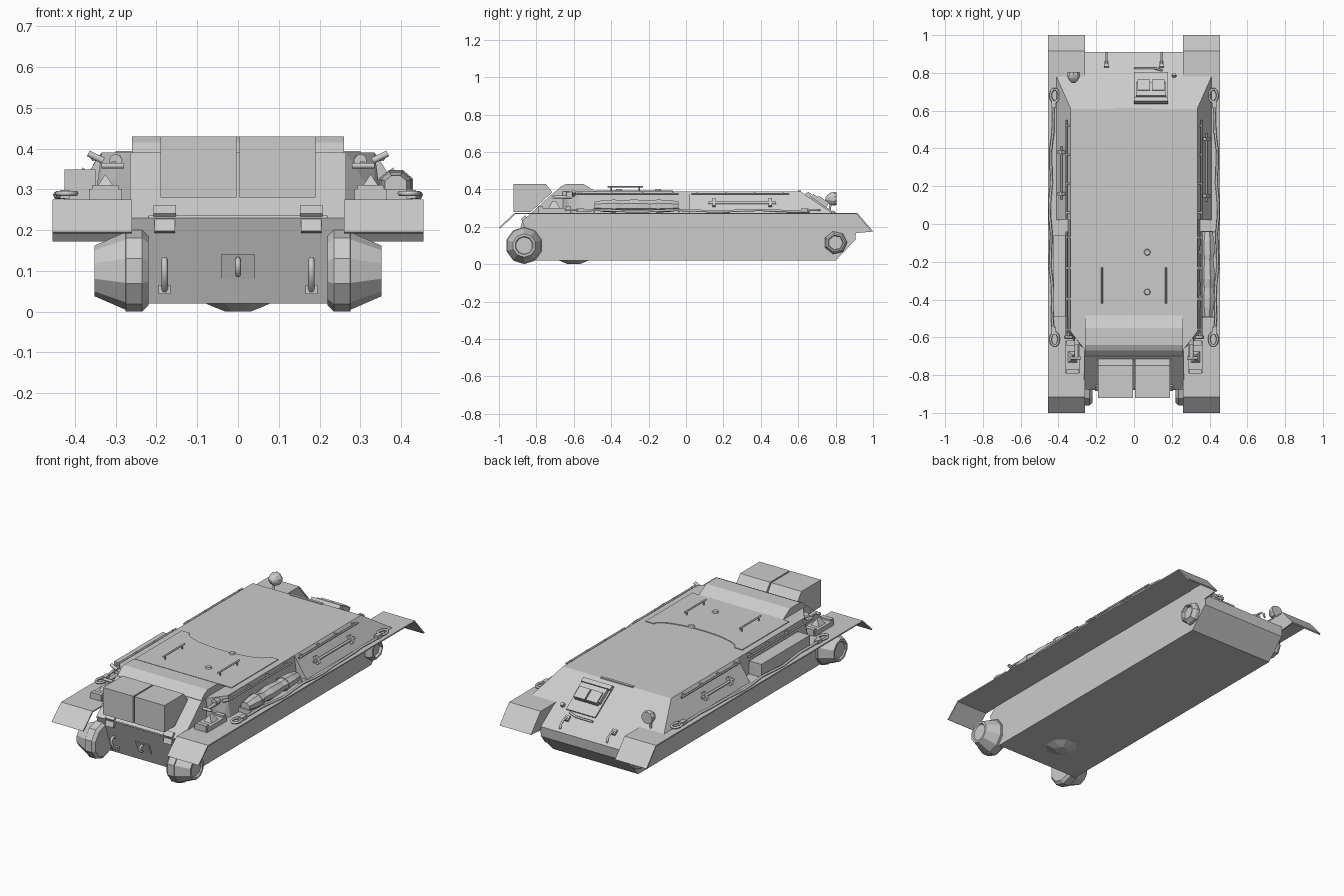
import bpy, bmesh, math
from mathutils import Vector, Euler

if "Cube" in bpy.data.objects:
    bpy.data.objects.remove(bpy.data.objects["Cube"])


def finish(name, bm):
    bmesh.ops.recalc_face_normals(bm, faces=bm.faces)
    me = bpy.data.meshes.new(name)
    bm.to_mesh(me)
    bm.free()
    ob = bpy.data.objects.new(name, me)
    bpy.context.collection.objects.link(ob)
    return ob


def prism(name, pts, a, b, axis='x'):
    """Extrude a 2D outline along x (pts = y,z) or z (pts = x,y)."""
    bm = bmesh.new()
    put = (lambda p, t: (t, p[0], p[1])) if axis == 'x' else (lambda p, t: (p[0], p[1], t))
    lo = [bm.verts.new(put(p, a)) for p in pts]
    hi = [bm.verts.new(put(p, b)) for p in pts]
    bm.faces.new(lo)
    bm.faces.new(hi)
    n = len(pts)
    for i in range(n):
        bm.faces.new((lo[i], lo[(i + 1) % n], hi[(i + 1) % n], hi[i]))
    return finish(name, bm)


def box(name, c, size, rot=(0, 0, 0)):
    bm = bmesh.new()
    bmesh.ops.create_cube(bm, size=1)
    m = Euler(rot).to_matrix()
    for v in bm.verts:
        v.co = m @ Vector(v.co * Vector(size)) + Vector(c)
    return finish(name, bm)


def solid(name, pts):
    """Convex solid around a few corner points."""
    bm = bmesh.new()
    vs = [bm.verts.new(p) for p in pts]
    bmesh.ops.convex_hull(bm, input=vs)
    bmesh.ops.dissolve_limit(bm, angle_limit=0.01, verts=bm.verts, edges=bm.edges)
    return finish(name, bm)


def lathe(name, c, prof, axis, n, squash=1.0):
    """Rings of (offset, radius) stacked along an axis and capped."""
    bm = bmesh.new()
    d = Vector(axis).normalized()
    u = d.orthogonal().normalized() if abs(d.z) > 0.9 else d.cross(Vector((0, 0, 1))).normalized()
    w = d.cross(u)
    rings = []
    for o, r in prof:
        rings.append([bm.verts.new(Vector(c) + d * o
                     + u * r * math.cos((i + .5) * math.tau / n)
                     + w * r * squash * math.sin((i + .5) * math.tau / n)) for i in range(n)])
    for p, q in zip(rings, rings[1:]):
        for i in range(n):
            bm.faces.new((p[i], p[(i + 1) % n], q[(i + 1) % n], q[i]))
    bm.faces.new(rings[0])
    bm.faces.new(rings[-1])
    return finish(name, bm)


def rod(name, pts, r, closed=False):
    cu = bpy.data.curves.new(name, 'CURVE')
    cu.dimensions = '3D'
    cu.bevel_depth = r
    cu.bevel_resolution = 1
    cu.use_fill_caps = True
    sp = cu.splines.new('POLY')
    sp.points.add(len(pts) - 1)
    for q, p in zip(sp.points, pts):
        q.co = (*p, 1)
    sp.use_cyclic_u = closed
    ob = bpy.data.objects.new(name, cu)
    bpy.context.collection.objects.link(ob)
    return ob


# Bow plate helper: point at plan position y, lifted h off the sloped plate
A = math.atan2(0.203, 0.30)
def bow(y, h):
    return (y + h * math.sin(A), 0.39 - (y - 0.61) * math.tan(A) + h * math.cos(A))

def bow_plate(name, y0, y1, h, x0, x1):
    return prism(name, [bow(y0, -.003), bow(y1, -.003), bow(y1, h), bow(y0, h)], x0, x1)


# Central hull and belly cover
prism("hull", [(-.80, .02), (.80, .02), (.905, .13), (.91, .187), (.61, .39),
               (-.70, .39), (-.875, .23)], -.265, .265)
lathe("belly_cover", (0, -.6, .021), [(0, .088), (-.011, .06), (-.02, .035)], (0, 0, 1), 8)

# Rear cooling hump and sloped rear stowage boxes
prism("cooling_hump", [(-.70, .385), (-.67, .415), (-.64, .43), (-.55, .43), (-.485, .39), (-.49, .38)], -.26, .26)
for s in (-1, 1):
    a, b = sorted((s * .004, s * .19))
    prism("rear_stowage_box", [(-.922, .43), (-.75, .43), (-.715, .385), (-.83, .28), (-.922, .28)], a, b)

# Engine deck plate with concave front edge
arc = [(.25 * math.cos(t), -.07 - .075 * math.sin(t)) for t in [math.pi * i / 14 for i in range(15)]]
prism("engine_deck", [(.30, -.485), (.30, -.07)] + arc + [(-.30, -.07), (-.30, -.485)], .385, .394, 'z')
for y in (-.15, -.36):
    lathe("deck_cap", (.07, y, .392), [(0, .018), (.01, .014)], (0, 0, 1), 10)
for s in (-1, 1):
    x = s * .17
    rod("deck_handrail", [(x, -.42, .415), (x, -.23, .415)], .005)
    for y in (-.40, -.25):
        rod("handrail_post", [(x, y, .39), (x, y, .415)], .004)
box("roof_front_strip", (0, .607, .391), (.2, .015, .006))

for s in (-1, 1):
    # Sloped front sponson and narrow rear sponson
    solid("front_sponson", [(s * x, y, z) for x, y, z in (
        (.265, .02, .275), (.41, .02, .275), (.265, .78, .275), (.41, .78, .275),
        (.265, .02, .39), (.335, .02, .39), (.265, .61, .39), (.335, .61, .39))])
    solid("rear_sponson", [(s * x, y, z) for x, y, z in (
        (.26, .02, .275), (.35, .02, .275), (.26, -.66, .275), (.335, -.6, .275), (.35, -.57, .275),
        (.26, .02, .39), (.335, .02, .39), (.335, -.57, .39), (.31, -.59, .39), (.265, -.66, .39))])
    lathe("exhaust_port", (s * .3, -.62, .37), [(-.02, .016), (.02, .016)], (0, 1, 0), 12)

    # Fender with sloped flaps at both ends
    a, b = sorted((s * .26, s * .455))
    prism("fender", [(-1, .196), (-.915, .275), (.915, .275), (1, .176), (.993, .172), (.912, .268),
                     (-.912, .268), (-.993, .192)], a, b)
    a, b = sorted((s * .262, s * .268))
    prism("front_mudguard_wall", [(.78, .275), (.915, .275), (1, .175), (.90, .165), (.84, .22)], a, b)

    # Final drive drum and front idler mount
    lathe("final_drive", (0, -.865, .1), [(s * .22, .085), (s * .235, .1), (s * .275, .1), (s * .276, .095),
          (s * .352, .062), (s * .352, .05), (s * .345, .045)], (1, 0, 0), 10)
    lathe("idler_mount", (0, .80, .115), [(s * .26, .062), (s * .285, .062), (s * .305, .05),
          (s * .305, .042), (s * .29, .038)], (1, 0, 0), 7)

    # Tow cable with a loop at each end
    ys = [-.58 + 1.24 * i / 14 for i in range(15)]
    rod("tow_cable", [(s * (.425 + .018 * math.sin(math.pi * i / 14) + .005 * math.sin(i * 1.9)), y,
        .286 + .004 * math.sin(i * 1.3)) for i, y in enumerate(ys)], .007)
    for y, d in ((-.61, -1), (.68, 1)):
        rod("cable_eye", [(s * .42 + .022 * math.cos(t), y + .035 * math.sin(t), .29)
            for t in [math.tau * i / 10 for i in range(10)]], .007, True)
        box("cable_socket", (s * .424, y - d * .045, .288), (.024, .04, .02))

    # Hull side rails with clips
    for y0, y1 in ((.03, .55), (-.59, -.04)):
        rod("side_rail", [(s * .357, y0, .377), (s * .357, y1, .377)], .005)
        for k in range(4):
            box("rail_clip", (s * .346, y0 + .03 + (y1 - y0 - .06) * k / 3, .377), (.024, .01, .014))

    # Long tool clipped to the sloped side
    y0, y1 = (.12, .48) if s > 0 else (.13, .41)
    rod("side_tool", [(s * .385, y0, .328), (s * .385, y1, .328)], .007)
    for y in (y0 + .03, y1 - .03):
        box("tool_clamp", (s * .383, y, .328), (.022, .018, .045), (0, -s * .55, 0))

    # Spare track link with a guide tooth
    box("spare_link", (s * .325, -.705, .288), (.08, .17, .026))
    for y in (-.78, -.63):
        box("link_lug", (s * .325, y, .292), (.065, .025, .036))
    solid("link_tooth", [(s * .325 + dx, -.705 + dy, .30) for dx in (-.025, .025) for dy in (-.03, .03)]
          + [(s * .325, -.715, .337), (s * .325, -.695, .337)])

    # Angled bracket beside the rear deck
    rod("bracket_arm", [(s * .305, -.71, .36), (s * .305, -.58, .36)], .010)
    rod("bracket_bar", [(s * .28, -.71, .358), (s * .335, -.71, .358)], .008)
    rod("corner_strut", [(s * .33, -.60, .37), (s * .367, -.60, .388)], .009)

    # Rear access hinge and tow shackles
    box("rear_hinge", (s * .18, -.862, .24), (.055, .03, .03), (.75, 0, 0))
    box("rear_hinge_lower", (s * .18, -.873, .21), (.05, .016, .03), (-.33, 0, 0))
    box("rear_hook_base", (s * .18, -.815, .055), (.03, .03, .022))
    rod("rear_tow_hook", [(s * .18, -.82, .05), (s * .18, -.85, .07), (s * .18, -.865, .11),
                          (s * .18, -.855, .128), (s * .18, -.83, .12)], .008)

    # Bow tow hook
    x = s * .145
    box("bow_hook_base", (x, *bow(.84, .006)), (.026, .03, .014), (-A, 0, 0))
    rod("bow_tow_hook", [(x, *bow(.84, .012)), (x, *bow(.86, .028)), (x, *bow(.885, .028)),
                         (x, *bow(.90, .012))], .006)

# Rear centre coupling
prism("coupling_plate", [(-.85, .14), (-.825, .08), (-.81, .08), (-.835, .14)], -.042, .042)
rod("coupling_hook", [(0, -.835, .13), (0, -.865, .125), (0, -.87, .105), (0, -.845, .09)], .007)
rod("rear_plate_seam", [(-.22, -.874, .232), (.22, -.874, .232)], .004)

# Driver hatch: plate, hooded visor with two flaps, lower bars
bow_plate("driver_hatch", .635, .80, .008, 0, .18)
bow_plate("visor_block", .665, .735, .028, .01, .17)
for x in (.018, .094):
    bow_plate("visor_flap", .69, .745, .036, x, x + .068)
bow_plate("hatch_hinge_bar", .64, .66, .022, .0, .18)
rod("splash_bar", [(0, *bow(.822, .006)), (.105, *bow(.822, .006)), (.15, *bow(.81, .006))], .006)
lathe("bow_stud", (.212, *bow(.785, 0)), [(0, .013), (.014, .010)], (0, math.sin(A), math.cos(A)), 8)

# Headlamp on a stalk
lathe("headlamp", (-.32, .80, .35), [(.004, .034), (-.01, .037), (-.03, .031), (-.046, .018), (-.054, .007)],
      (0, 1, 0), 10)
rod("headlamp_stalk", [(-.32, .765, .275), (-.32, .775, .33)], .007)

# Long fender box on the left, lumpy bedroll with straps on the right
box("fender_box", (-.387, -.275, .311), (.076, .43, .074))
lumps = [.024, .033, .036, .031, .037, .035, .030, .036, .034, .025]
lathe("bedroll", (.387, -.49, .311), [(.45 * i / 9, r * 1.2) for i, r in enumerate(lumps)], (0, 1, 0), 8, .85)
for y in (-.385, -.15):
    lathe("bedroll_strap", (.387, y, .311), [(-.008, .046), (.008, .046)], (0, 1, 0), 8, .85)
for y in (-.49, -.04):
    box("bedroll_rack_end", (.385, y, .288), (.08, .008, .025))
